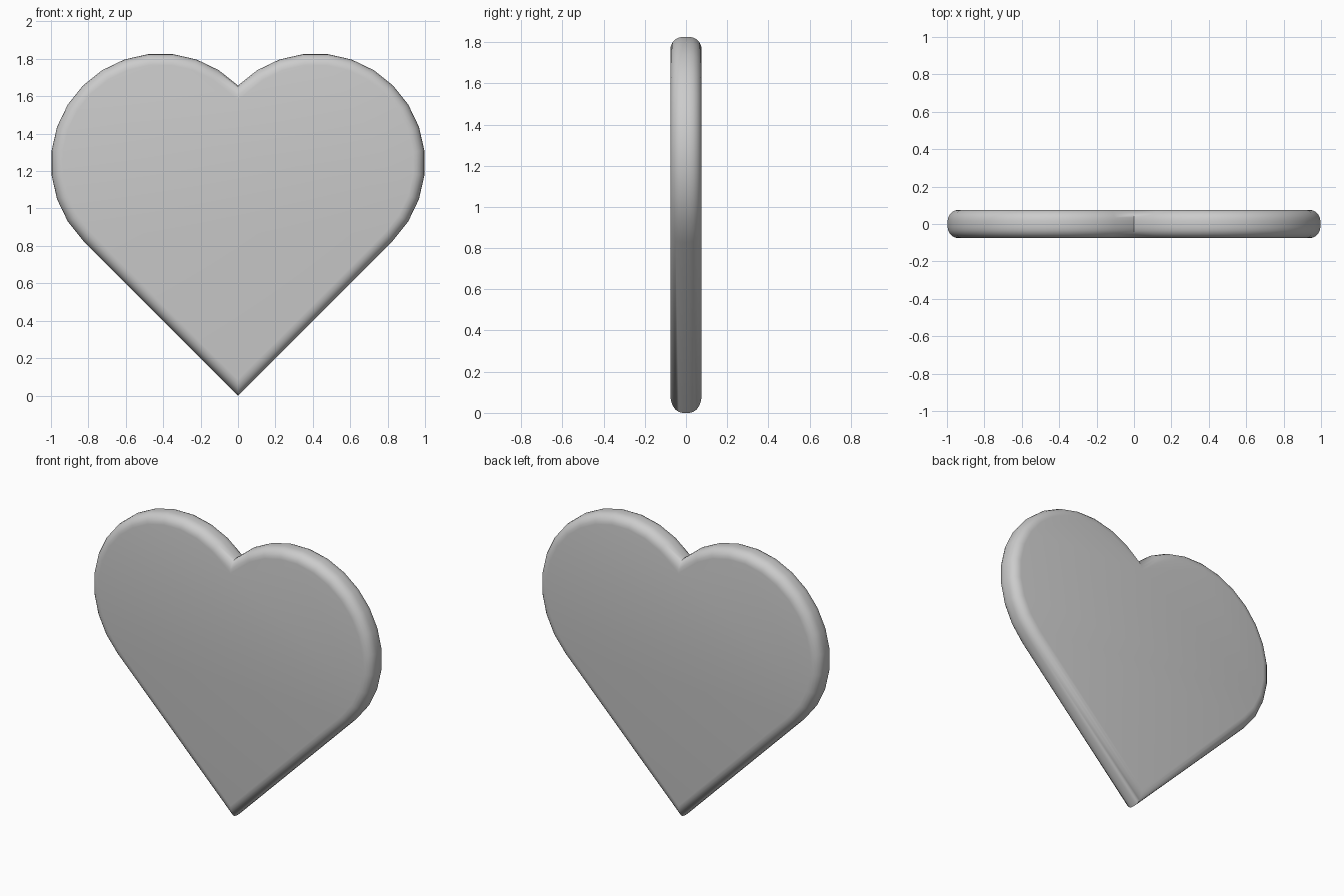
import bpy, bmesh, math

if "Cube" in bpy.data.objects:
    bpy.data.objects.remove(bpy.data.objects["Cube"])

HALF = 0.076      # half thickness
ROUND = 0.06      # rim rounding
R = 0.586         # lobe radius
C = R / math.sqrt(2)
STEPS = 14        # sides per lobe

# Heart outline: square on its corner with a half circle on each upper side
right = []
for i in range(STEPS + 1):
    a = math.radians(-45 + 180 * i / STEPS)
    right.append((C + R * math.cos(a), 3 * C + R * math.sin(a)))
right[-1] = (0.0, right[-1][1])
left = [(-x, z) for x, z in reversed(right[:-1])]
outline = [(0.0, 0.0)] + right + left

# Extrude outline into a slab
bm = bmesh.new()
face = bm.faces.new([bm.verts.new((x, -HALF, z)) for x, z in outline])
ext = bmesh.ops.extrude_face_region(bm, geom=[face], use_keep_orig=True)
new_verts = [g for g in ext["geom"] if isinstance(g, bmesh.types.BMVert)]
bmesh.ops.translate(bm, verts=new_verts, vec=(0, 2 * HALF, 0))
bmesh.ops.recalc_face_normals(bm, faces=bm.faces[:])

# Round the front and back rims
rims = [e for e in bm.edges if abs(e.verts[0].co.y - e.verts[1].co.y) < 1e-5]
bmesh.ops.bevel(bm, geom=rims, offset=ROUND, offset_type='OFFSET',
                segments=5, profile=0.5, affect='EDGES', clamp_overlap=False)
bmesh.ops.recalc_face_normals(bm, faces=bm.faces[:])

mesh = bpy.data.meshes.new("heart_plate")
bm.to_mesh(mesh)
bm.free()
heart = bpy.data.objects.new("heart_plate", mesh)
bpy.context.collection.objects.link(heart)
bpy.context.view_layer.objects.active = heart
heart.select_set(True)
bpy.ops.object.shade_smooth_by_angle(angle=math.radians(60))
